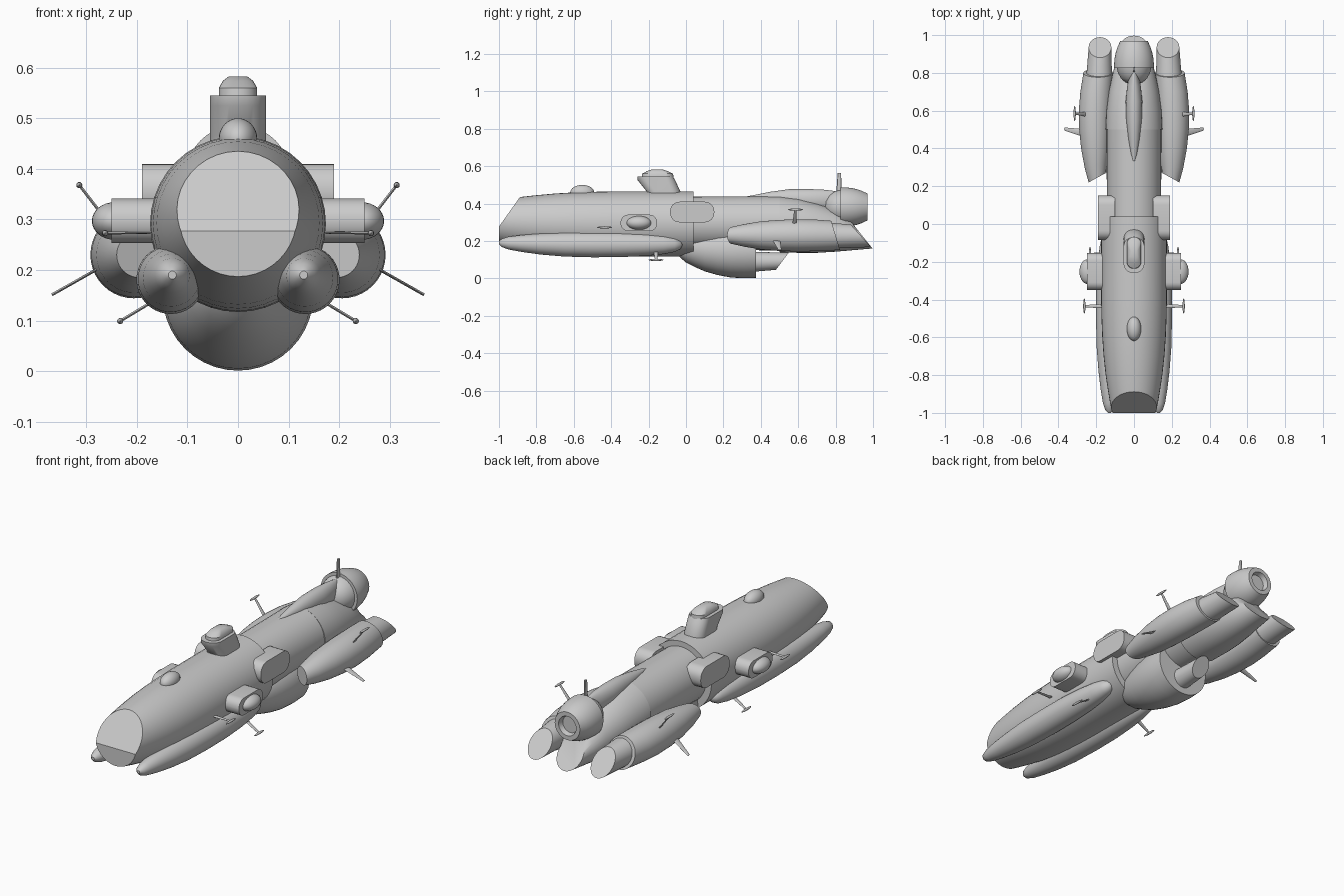
import bpy, bmesh, math
from mathutils import Vector

if "Cube" in bpy.data.objects:
    bpy.data.objects.remove(bpy.data.objects["Cube"])

N = 40


def finish(name, bm, angle=35):
    bmesh.ops.recalc_face_normals(bm, faces=bm.faces[:])
    me = bpy.data.meshes.new(name)
    bm.to_mesh(me)
    bm.free()
    ob = bpy.data.objects.new(name, me)
    bpy.context.collection.objects.link(ob)
    bpy.ops.object.select_all(action='DESELECT')
    ob.select_set(True)
    bpy.context.view_layer.objects.active = ob
    bpy.ops.object.shade_smooth_by_angle(angle=math.radians(angle))
    return ob


def skin(rings):
    """Bridge equal rings of points and cap both ends."""
    bm = bmesh.new()
    vs = [[bm.verts.new(p) for p in r] for r in rings]
    n = len(rings[0])
    for a, b in zip(vs, vs[1:]):
        for i in range(n):
            j = (i + 1) % n
            bm.faces.new((a[i], a[j], b[j], b[i]))
    bm.faces.new(vs[0])
    bm.faces.new(vs[-1])
    return bm


def tube_rings(stations, side=1):
    """Station: y, x, z, rx, rz, x shear, z shear (shears tilt the ring)."""
    out = []
    for st in stations:
        y, x, z, rx = st[:4]
        rz, kx, kz = (tuple(st[4:]) + (rx, 0, 0)[len(st) - 4:])
        ring = []
        for i in range(N):
            a = 2 * math.pi * i / N
            dx, dz = rx * math.cos(a), rz * math.sin(a)
            ring.append((side * (x + dx), y + kx * dx + kz * dz, z + dz))
        out.append(ring)
    return out


def tube(name, stations, side=1):
    return finish(name, skin(tube_rings(stations, side)))


def rounded(w, h, r, seg=6):
    """Rounded rectangle with half sizes w, h."""
    pts = []
    for k, (sx, sy) in enumerate(((1, 1), (-1, 1), (-1, -1), (1, -1))):
        for i in range(seg + 1):
            a = math.pi / 2 * (k + i / seg)
            pts.append((sx * (w - r * 0.999) + r * math.cos(a),
                        sy * (h - r * 0.999) + r * math.sin(a)))
    return pts


def side_block(name, x0, x1, y, z, w, h, r, s):
    prof = rounded(w, h, r)
    finish(name, skin([[(s * x, y + a, z + b) for a, b in prof] for x in (x0, x1)]))


def upright_block(name, levels):
    """Level: z, centre y, half x, half y, corner radius."""
    finish(name, skin([[(a, y + b, z) for a, b in rounded(w, h, r)]
                       for z, y, w, h, r in levels]))


def ellipsoid(name, loc, rad):
    bm = bmesh.new()
    bmesh.ops.create_uvsphere(bm, u_segments=28, v_segments=16, radius=1)
    for v in bm.verts:
        v.co = Vector((v.co[i] * rad[i] + loc[i] for i in range(3)))
    finish(name, bm)


def blade(name, p, q, wide0, wide1, thick):
    """Tapered flat strut from p to q, broad along y."""
    p, q = Vector(p), Vector(q)
    t = (q - p).cross(Vector((0, 1, 0))).normalized() * thick
    rings = []
    for c, w in ((p, wide0), (q, wide1)):
        rings.append([c + t * math.sin(a) + Vector((0, w * math.cos(a), 0))
                      for a in [2 * math.pi * i / 10 for i in range(10)]])
    finish(name, skin(rings))


# Front hull, with its nose cut by a sloping window plane
hull = skin(tube_rings([
    (-1.0, 0, .303, .116), (-.95, 0, .301, .126), (-.88, 0, .298, .138),
    (-.8, 0, .295, .150), (-.7, 0, .293, .161), (-.6, 0, .292, .168),
    (-.5, 0, .291, .172), (-.4, 0, .291, .174), (.04, 0, .291, .174)]))
cut = bmesh.ops.bisect_plane(hull, geom=hull.verts[:] + hull.edges[:] + hull.faces[:],
                             plane_co=(0, -1, .277), plane_no=(0, -.155, .11),
                             clear_outer=True)
bmesh.ops.contextual_create(hull, geom=[e for e in cut['geom_cut']
                                        if isinstance(e, bmesh.types.BMEdge)])
finish("front_hull", hull)

# Rear hull with its sloping tail nozzle
tube("rear_hull", [
    (.0, 0, .295, .142), (.5, 0, .295, .145), (.5, 0, .29, .150), (.6, 0, .283, .146),
    (.7, 0, .27, .133), (.8, 0, .255, .112), (.88, 0, .24, .09), (.945, 0, .225, .07, .065, 0, -.8)])

# Tail bell with a recessed mouth
bell = [(.74, .004), (.75, .045), (.77, .068), (.80, .085), (.825, .09), (.825, .105),
        (.85, .105), (.88, .102), (.91, .096), (.94, .086), (.97, .072), (.97, .05),
        (.945, .043), (.945, .03)]
tube("tail_bell", [(y, 0, .382, r) for y, r in bell])

# Spine fairing and tail fin
tube("spine_fairing", [
    (.33, 0, .437, .003), (.37, 0, .435, .016, .012), (.45, 0, .43, .030, .033),
    (.55, 0, .425, .041, .052), (.65, 0, .42, .044, .058), (.73, 0, .418, .036, .057),
    (.8, 0, .415, .022, .052), (.86, 0, .412, .008, .045)])
blade("tail_fin", (0, .818, .44), (0, .82, .563), .016, .009, .006)

# Belly scoop and its nozzle
tube("belly_scoop", [
    (-.06, 0, .175, .035), (-.03, 0, .17, .06), (.0, 0, .165, .08), (.05, 0, .16, .1),
    (.1, 0, .155, .117), (.17, 0, .152, .134), (.24, 0, .15, .145), (.31, 0, .15, .149),
    (.375, 0, .15, .147)])
tube("belly_nozzle", [(.34, 0, .088, .054), (.515, 0, .092, .046, .046, 0, .75)])

# Deck turret, its cap and the forward blister
upright_block("deck_turret", [(.44, -.12, .055, .09, .05), (.465, -.12, .055, .09, .05),
                              (.525, -.158, .055, .1, .05), (.545, -.165, .055, .095, .05)])
upright_block("turret_cap", [(.54, -.152, .038, .085, .037), (.56, -.152, .038, .083, .037),
                             (.574, -.153, .03, .055, .028), (.583, -.155, .018, .028, .017)])
ellipsoid("deck_blister", (0, -.555, .46), (.038, .064, .04))

for s, tag in ((1, "right"), (-1, "left")):
    # Long forward pod
    tube("forward_pod_" + tag, [
        (-1.0, .13, .19, .008), (-.985, .13, .19, .022), (-.95, .13, .189, .034),
        (-.88, .131, .187, .045), (-.78, .132, .184, .056), (-.65, .133, .182, .065),
        (-.5, .133, .181, .068), (-.35, .133, .181, .067), (-.22, .132, .181, .061),
        (-.12, .131, .181, .051), (-.06, .13, .181, .039), (-.03, .13, .181, .024),
        (-.02, .13, .181, .006)], s)
    # Rear engine pod and nozzle
    tube("engine_pod_" + tag, [
        (.245, .195, .23, .045, .045, -.55, 0), (.31, .2, .23, .060, .060, -.3, 0),
        (.4, .205, .23, .075), (.5, .207, .23, .083), (.6, .206, .23, .086),
        (.7, .2, .23, .084), (.8, .19, .23, .078, .078, 0, -.3)], s)
    tube("engine_nozzle_" + tag, [(.74, .184, .228, .07), (.8, .184, .228, .067),
                                  (.935, .18, .228, .06, .06, 0, -.9)], s)
    # Side equipment box and gun mount with its dome
    side_block("side_box_" + tag, .1, .19, .033, .355, .118, .055, .05, s)
    side_block("gun_mount_" + tag, .13, .25, -.252, .297, .098, .044, .042, s)
    ellipsoid("gun_dome_" + tag, (s * .245, -.252, .297), (.044, .066, .037))
    # Outrigger fin and T-shaped antennas
    blade("outrigger_fin_" + tag, (s * .26, .48, .212), (s * .368, .503, .151), .022, .008, .003)
    for part, root, tip in (("upper_antenna", (.25, .58, .285), (.314, .585, .368)),
                            ("lower_antenna", (.165, -.16, .14), (.233, -.16, .099)),
                            ("front_antenna", (.15, -.435, .275), (.263, -.435, .273))):
        root, tip = (s * root[0], *root[1:]), (s * tip[0], *tip[1:])
        blade(part + "_" + tag, root, tip, .012, .006, .003)
        ellipsoid(part + "_head_" + tag, tip, (.006, .04, .006))
